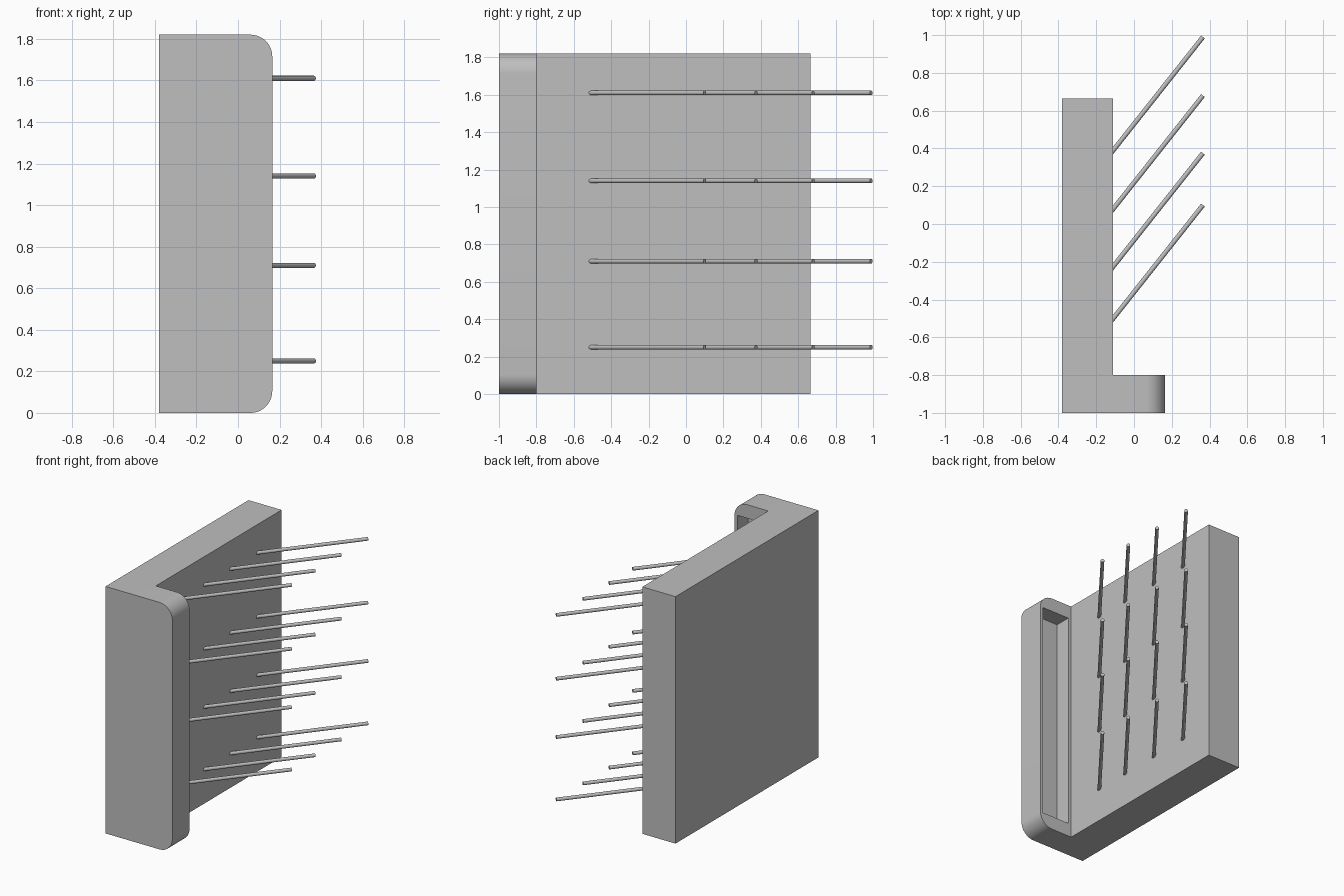
import bpy
import bmesh
import math
from mathutils import Vector

cube = bpy.data.objects.get("Cube")
if cube:
    bpy.data.objects.remove(cube, do_unlink=True)

# Single plain grey for every part
grey = bpy.data.materials.new("plain_grey")
grey.use_nodes = True
colour = (0.52, 0.52, 0.52, 1)
grey.diffuse_color = colour
grey.node_tree.nodes["Principled BSDF"].inputs["Base Color"].default_value = colour

HEIGHT = 1.82
PLATE_LEFT, PLATE_RIGHT, FLANGE_RIGHT = -0.38, -0.11, 0.165
FRONT, FLANGE_BACK, BACK = -1.0, -0.80, 0.665


def make_object(name, bm):
    bmesh.ops.recalc_face_normals(bm, faces=bm.faces)
    mesh = bpy.data.meshes.new(name)
    bm.to_mesh(mesh)
    bm.free()
    mesh.materials.append(grey)
    obj = bpy.data.objects.new(name, mesh)
    bpy.context.collection.objects.link(obj)
    return obj


def smooth(obj):
    bpy.ops.object.select_all(action="DESELECT")
    obj.select_set(True)
    bpy.context.view_layer.objects.active = obj
    bpy.ops.object.shade_smooth_by_angle(angle=math.radians(30))


def box(name, low, high):
    bm = bmesh.new()
    bmesh.ops.create_cube(bm, size=1)
    for v in bm.verts:
        v.co = [high[i] if v.co[i] > 0 else low[i] for i in range(3)]
    return make_object(name, bm)


# L-shaped bracket: plan outline extruded upwards
bm = bmesh.new()
plan = [(PLATE_LEFT, FRONT), (FLANGE_RIGHT, FRONT), (FLANGE_RIGHT, FLANGE_BACK),
        (PLATE_RIGHT, FLANGE_BACK), (PLATE_RIGHT, BACK), (PLATE_LEFT, BACK)]
base = bm.faces.new([bm.verts.new((x, y, 0)) for x, y in plan])
lifted = bmesh.ops.extrude_face_region(bm, geom=[base])["geom"]
bmesh.ops.translate(bm, vec=(0, 0, HEIGHT),
                    verts=[g for g in lifted if isinstance(g, bmesh.types.BMVert)])

# Rounded outer corners of the flange, top and bottom
corners = [e for e in bm.edges
           if all(v.co.x > FLANGE_RIGHT - 0.01 for v in e.verts)
           and abs(e.verts[0].co.z - e.verts[1].co.z) < 0.01]
bmesh.ops.bevel(bm, geom=corners, offset=0.105, segments=12, profile=0.5, affect="EDGES")
bracket = make_object("bracket", bm)

# Slot sunk into the back of the flange
cutter = box("slot_cutter", (-0.085, -0.92, 0.1), (0.14, -0.7, HEIGHT - 0.1))
cutter.hide_render = True
cutter.hide_set(True)
cut = bracket.modifiers.new("slot", "BOOLEAN")
cut.object = cutter
cut.operation = "DIFFERENCE"
cut.solver = "EXACT"
bpy.context.view_layer.objects.active = bracket
bpy.ops.object.modifier_apply(modifier=cut.name)
bpy.data.objects.remove(cutter, do_unlink=True)
smooth(bracket)

# Grid of slanted pins on the plate
reach = Vector((0.475, 0.60, 0))
for row, z in enumerate((0.25, 0.71, 1.14, 1.61)):
    for column, y in enumerate((-0.50, -0.225, 0.08, 0.39)):
        start = Vector((PLATE_RIGHT, y, z)) - reach * 0.06
        end = Vector((PLATE_RIGHT, y, z)) + reach
        bm = bmesh.new()
        bmesh.ops.create_cone(bm, cap_ends=True, segments=20, radius1=0.0125,
                              radius2=0.0125, depth=(end - start).length)
        pin = make_object(f"pin_{row + 1}_{column + 1}", bm)
        pin.location = (start + end) / 2
        pin.rotation_euler = reach.to_track_quat("Z", "Y").to_euler()
        smooth(pin)
